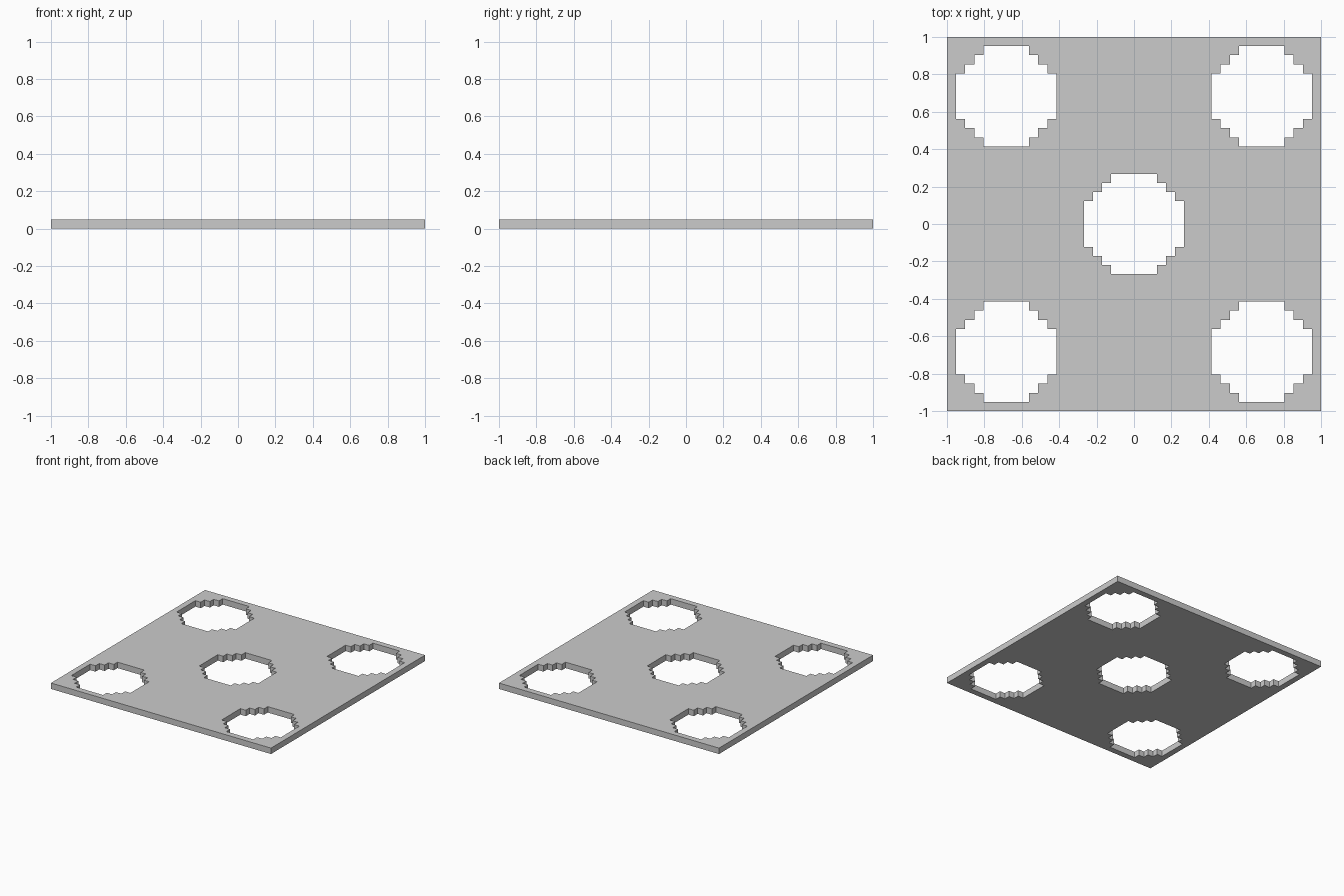
import bpy

if "Cube" in bpy.data.objects:
    bpy.data.objects.remove(bpy.data.objects["Cube"])

CELL = 2 / 41          # the plate is 41 grid cells wide and one cell thick

# Stepped circle, 11 cells across: one quadrant's corners, in cells
QUADRANT = [(5.5, 2.5), (4.5, 2.5), (4.5, 3.5), (3.5, 3.5),
            (3.5, 4.5), (2.5, 4.5), (2.5, 5.5)]


def stepped_circle(cx, cy):
    """Repeat the quadrant by quarter turns around a centre."""
    pts, quad = [], QUADRANT
    for _ in range(4):
        pts += [(cx + x, cy + y) for x, y in quad]
        quad = [(-y, x) for x, y in quad]
    return pts


def add_outline(curve, pts):
    spline = curve.splines.new('POLY')
    spline.points.add(len(pts) - 1)
    for p, (x, y) in zip(spline.points, pts):
        p.co = (x * CELL, y * CELL, 0, 1)
    spline.use_cyclic_u = True
    spline.use_smooth = False


# Plate profile: square outline with five holes, extruded
curve = bpy.data.curves.new("perforated_plate", 'CURVE')
curve.dimensions = '2D'
curve.fill_mode = 'BOTH'
curve.extrude = CELL / 2
add_outline(curve, [(-20.5, -20.5), (20.5, -20.5), (20.5, 20.5), (-20.5, 20.5)])
for cx, cy in [(0, 0), (14, 14), (-14, 14), (-14, -14), (14, -14)]:
    add_outline(curve, stepped_circle(cx, cy))

plate = bpy.data.objects.new("perforated_plate", curve)
plate.location.z = CELL / 2
bpy.context.collection.objects.link(plate)

# Convert to a flat-shaded mesh with welded edges
bpy.context.view_layer.objects.active = plate
plate.select_set(True)
bpy.ops.object.convert(target='MESH')
plate = bpy.context.object
bpy.ops.object.mode_set(mode='EDIT')
bpy.ops.mesh.select_all(action='SELECT')
bpy.ops.mesh.remove_doubles(threshold=0.0001)
bpy.ops.mesh.normals_make_consistent(inside=False)
bpy.ops.object.mode_set(mode='OBJECT')
bpy.ops.object.shade_flat()
